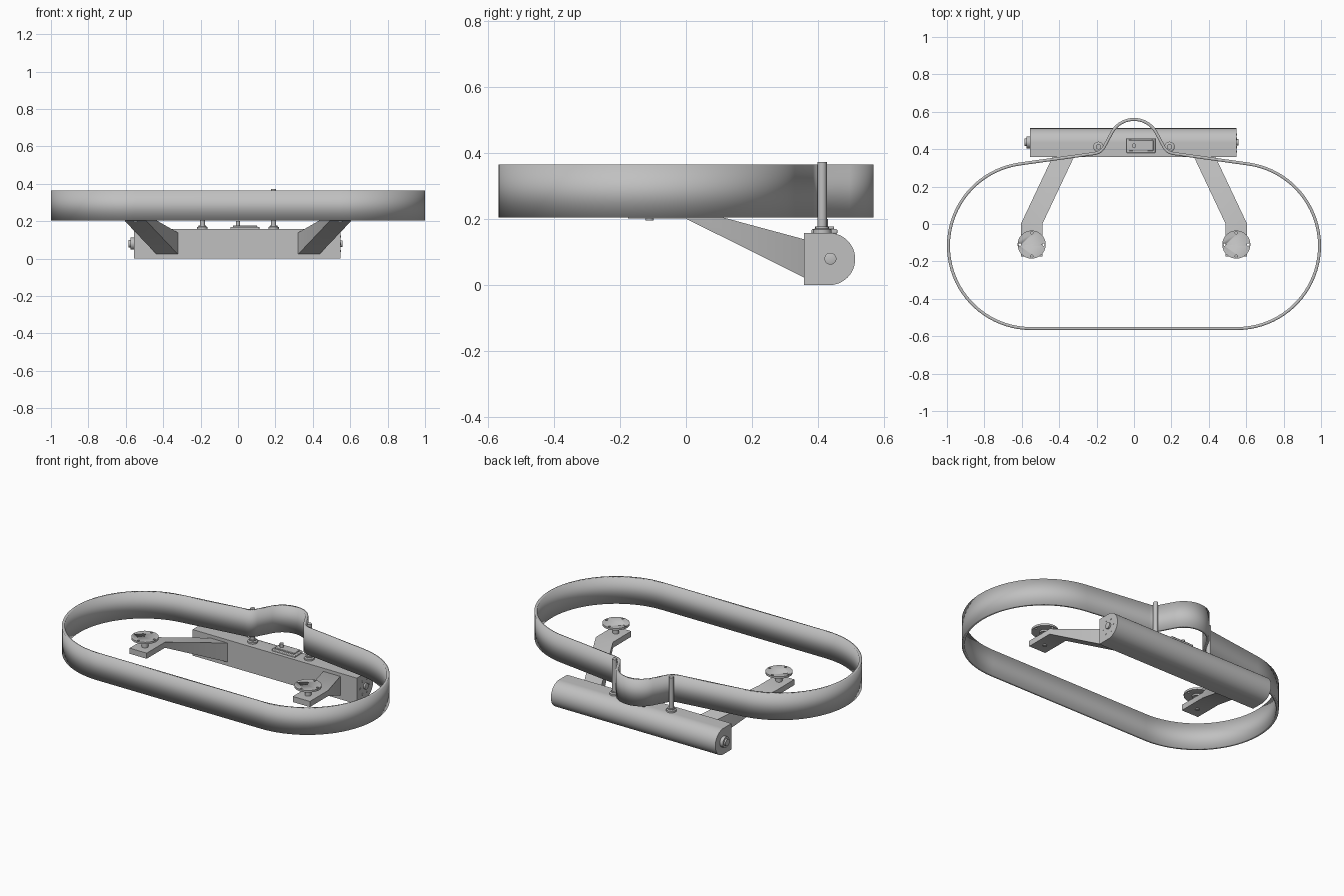
import bpy, bmesh
from math import sin, cos, tan, pi, radians
from mathutils import Vector, Matrix

if "Cube" in bpy.data.objects:
    bpy.data.objects.remove(bpy.data.objects["Cube"])

grey = bpy.data.materials.new("plain_grey")
grey.use_nodes = True
grey.diffuse_color = (0.53, 0.53, 0.53, 1)
grey.node_tree.nodes["Principled BSDF"].inputs["Base Color"].default_value = (0.53, 0.53, 0.53, 1)


def finish(name, bm, modifiers=()):
    bmesh.ops.recalc_face_normals(bm, faces=bm.faces[:])
    mesh = bpy.data.meshes.new(name)
    bm.to_mesh(mesh)
    bm.free()
    mesh.materials.append(grey)
    ob = bpy.data.objects.new(name, mesh)
    bpy.context.collection.objects.link(ob)
    for kind, settings in modifiers:
        mod = ob.modifiers.new(kind.title(), kind)
        for key, value in settings.items():
            setattr(mod, key, value)
    bpy.ops.object.select_all(action='DESELECT')
    ob.select_set(True)
    bpy.context.view_layer.objects.active = ob
    bpy.ops.object.shade_smooth_by_angle(angle=radians(35))
    return ob


def loft(name, rings, modifiers=()):
    """Skin a row of matching closed rings and cap both ends."""
    bm = bmesh.new()
    rows = [[bm.verts.new(p) for p in ring] for ring in rings]
    n = len(rows[0])
    for a, b in zip(rows, rows[1:]):
        for i in range(n):
            bm.faces.new((a[i], a[(i + 1) % n], b[(i + 1) % n], b[i]))
    bm.faces.new(rows[0])
    bm.faces.new(rows[-1])
    return finish(name, bm, modifiers)


def turned(name, centre, steps, axis='Z', sides=32):
    """Round part from (offset along axis, radius) steps."""
    spin = Matrix.Rotation(pi / 2, 3, 'Y') if axis == 'X' else Matrix.Identity(3)
    rings = [[Vector(centre) + spin @ Vector((r * cos(2 * pi * i / sides), r * sin(2 * pi * i / sides), h))
              for i in range(sides)] for h, r in steps]
    return loft(name, rings)


def block(name, x, y, z, bevel):
    rings = [[(x[0], y[0], h), (x[1], y[0], h), (x[1], y[1], h), (x[0], y[1], h)] for h in z]
    return loft(name, rings, [('BEVEL', {'width': bevel, 'segments': 2})])


def arc(cx, cy, r, start, end, steps):
    angles = [radians(start + (end - start) * i / steps) for i in range(steps + 1)]
    return [Vector((cx + r * cos(a), cy + r * sin(a))) for a in angles]


# Hoop band: right half of the path, then mirrored
END_X, END_Y, END_R, SLOPE = 0.55, -0.117, 0.442, 8
path = arc(END_X, END_Y, END_R, -90, 90 - SLOPE, 40)
bump = arc(0, 0.424, 0.135, 30, 90, 16)
corner_x = 0.176
corner = Vector((corner_x, path[-1].y + (path[-1].x - corner_x) * tan(radians(SLOPE))))
entry = corner + (path[-1] - corner).normalized() * 0.035
leave = corner + (bump[0] - corner).normalized() * 0.035
for i in range(7):
    t = i / 6
    path.append(entry * (1 - t) ** 2 + corner * 2 * t * (1 - t) + leave * t * t)
path += bump
path += [Vector((-p.x, p.y)) for p in reversed(path[:-1])]
bm = bmesh.new()
low = [bm.verts.new((p.x, p.y, 0.205)) for p in path]
high = [bm.verts.new((p.x, p.y, 0.365)) for p in path]
for i in range(len(path)):
    j = (i + 1) % len(path)
    bm.faces.new((low[i], low[j], high[j], high[i]))
finish("hoop_band", bm, [('SOLIDIFY', {'thickness': 0.016, 'offset': 0, 'use_even_offset': True})])

# Crossbeam with a flat front and a round back
section = [Vector((0.357, 0.158)), Vector((0.357, 0))] + arc(0.433, 0.079, 0.079, -90, 90, 32)
loft("crossbeam", [[(x, p.x, p.y) for p in section] for x in (-0.555, 0.548)])

# End fittings on the beam
turned("right_end_knob", (-0.555, 0.437, 0.08), [(0.002, 0.032), (-0.02, 0.032), (-0.02, 0.02), (-0.03, 0.02)], 'X')
turned("left_end_shaft", (0.548, 0.437, 0.08), [(0, 0.018), (0.01, 0.018), (0.012, 0.012)], 'X')
for i, p in enumerate(arc(0.433, 0.079, 0.045, 0, 300, 5)):
    turned(f"end_screw_{i}", (0.548, p.x, p.y), [(0, 0.006), (0.002, 0.006)], 'X', 12)

# Support arms, pads and upright rods, one set for each side
for side, label in ((1, "left"), (-1, "right")):
    rings = []
    for y, x0, x1, z0, z1 in ((0.36, 0.32, 0.435, 0.022, 0.138),
                              (0, 0.49, 0.605, 0.201, 0.235),
                              (-0.175, 0.49, 0.605, 0.201, 0.235)):
        rings.append([(side * x, y, z) for x, z in ((x0, z0), (x1, z0), (x1, z1), (x0, z1))])
    loft(f"{label}_arm", rings)

    px, py = side * 0.547, -0.11
    turned(f"{label}_pad_stem", (px, py, 0.196),
           [(0, 0.012), (0.005, 0.012), (0.005, 0.018), (0.078, 0.018), (0.078, 0.03), (0.09, 0.03)])
    pad = turned(f"{label}_pad", (px, py, 0.284), [(0, 0.075), (0.012, 0.075)], sides=48)
    for i in range(4):
        a = i * pi / 2
        cutter = turned(f"{label}_pad_hole_cutter_{i}", (px + 0.063 * cos(a), py + 0.063 * sin(a), 0.27),
                        [(0, 0.007), (0.04, 0.007)], sides=16)
        cutter.hide_render = True
        cutter.hide_set(True)
        cutter.display_type = 'WIRE'
        hole = pad.modifiers.new("Hole", 'BOOLEAN')
        hole.operation = 'DIFFERENCE'
        hole.object = cutter

    top = 0.372 if side > 0 else 0.364
    turned(f"{label}_rod", (side * 0.19, 0.412, 0),
           [(0.155, 0.028), (0.168, 0.028), (0.172, 0.02), (0.178, 0.02), (0.178, 0.014), (top, 0.014)])

# Control housing on top of the beam
block("housing_base", (-0.04, 0.115), (0.38, 0.458), (0.155, 0.17), 0.004)
block("housing_cover", (-0.028, 0.103), (0.39, 0.448), (0.168, 0.178), 0.003)
turned("housing_post", (0, 0.419, 0.175), [(0, 0.011), (0.025, 0.011)], sides=20)
